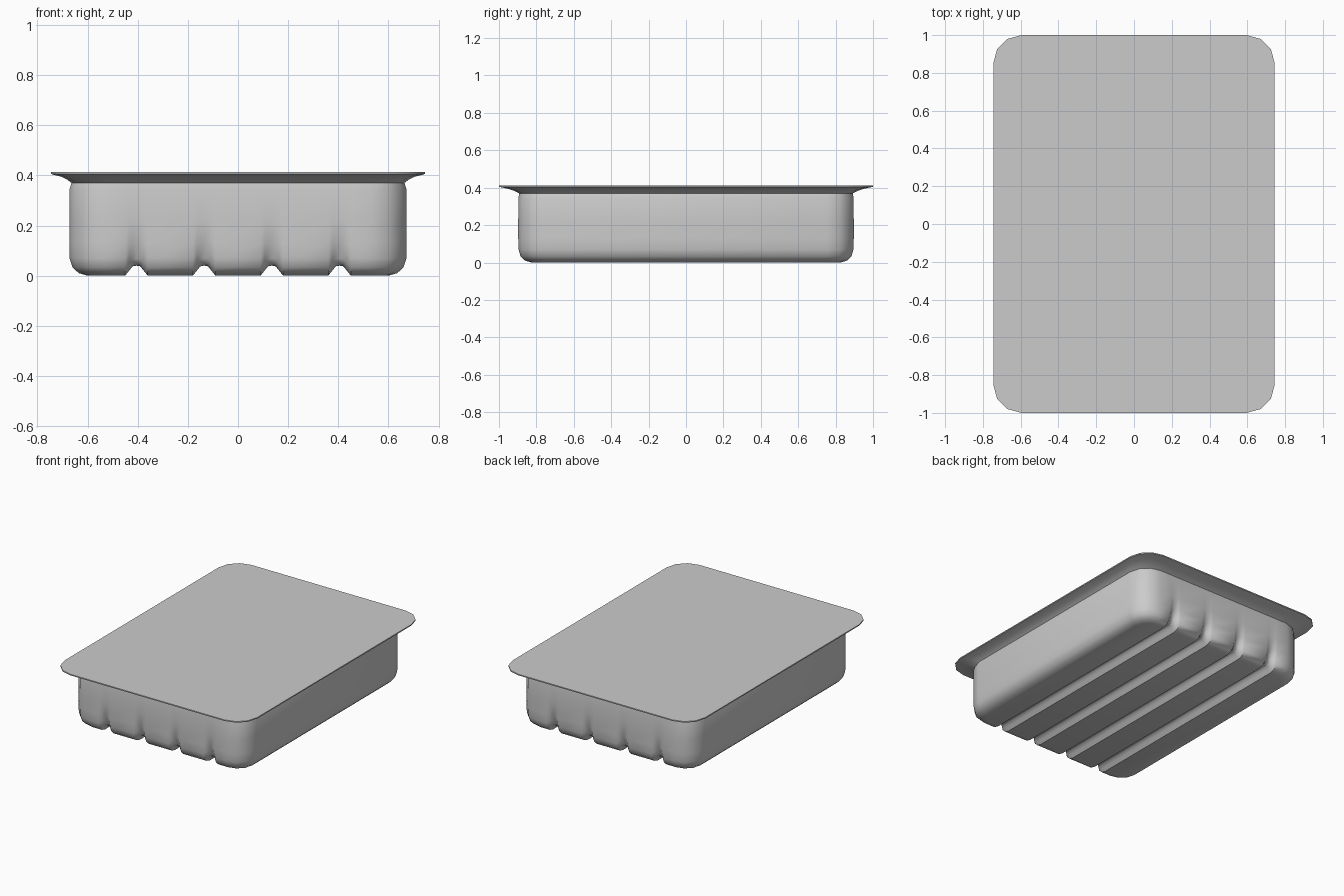
import bpy, bmesh, math

if "Cube" in bpy.data.objects:
    bpy.data.objects.remove(bpy.data.objects["Cube"])

GROOVES = (-0.405, -0.135, 0.135, 0.405)
PROFILE = ((-0.045, 0), (-0.029, 0.5), (-0.015, 0.93), (0, 1),
           (0.015, 0.93), (0.029, 0.5), (0.045, 0))
SEG = 3


def ring(hx, hy, r, z, inward=0, up=0, grooved=True):
    """Rounded rectangle; front/back edges carry the groove profile."""
    edge = [(g + dx, d) for g in GROOVES for dx, d in PROFILE] if grooved else []

    def corner(sx, sy, start):
        return [(sx * (hx - r) + r * math.cos(math.radians(start + 90 * i / SEG)),
                 sy * (hy - r) + r * math.sin(math.radians(start + 90 * i / SEG)), z)
                for i in range(SEG + 1)]

    pts = [(x, -hy + inward * d, z + up * d) for x, d in edge]
    pts += corner(1, -1, -90) + corner(1, 1, 0)
    pts += [(x, hy - inward * d, z + up * d) for x, d in reversed(edge)]
    pts += corner(-1, 1, 90) + corner(-1, -1, 180)
    return pts


def loft(bm, rings):
    rows = [[bm.verts.new(p) for p in r] for r in rings]
    n = len(rows[0])
    for a, b in zip(rows, rows[1:]):
        for i in range(n):
            j = (i + 1) % n
            bm.faces.new((a[i], a[j], b[j], b[i]))
    return rows


def finish(bm, name, angle):
    bmesh.ops.recalc_face_normals(bm, faces=bm.faces)
    me = bpy.data.meshes.new(name)
    bm.to_mesh(me)
    bm.free()
    ob = bpy.data.objects.new(name, me)
    bpy.context.collection.objects.link(ob)
    bpy.ops.object.select_all(action='DESELECT')
    ob.select_set(True)
    bpy.context.view_layer.objects.active = ob
    bpy.ops.object.shade_smooth_by_angle(angle=math.radians(angle))


# Tray: ribbed base, rounded bottom edge, walls and flared flange
bm = bmesh.new()
rows = loft(bm, [
    ring(0.600, 0.825, 0.09, 0.000, 0, 0.040),
    ring(0.635, 0.860, 0.11, 0.010, 0.008, 0.040),
    ring(0.660, 0.885, 0.13, 0.033, 0.022, 0.036),
    ring(0.672, 0.895, 0.14, 0.070, 0.024, 0.025),
    ring(0.673, 0.897, 0.14, 0.130, 0.010, 0),
    ring(0.673, 0.897, 0.14, 0.220),
    ring(0.672, 0.896, 0.14, 0.345),
    ring(0.664, 0.892, 0.14, 0.370),
    ring(0.680, 0.915, 0.14, 0.382),
    ring(0.703, 0.950, 0.145, 0.394),
    ring(0.745, 1.000, 0.15, 0.405)])

# Base strips running front to back, with flat ends at the rounded corners
base = rows[0]
m, c = len(GROOVES) * len(PROFILE), SEG + 1
front = [base[-1]] + base[:m + 1]
back = [base[2 * m + 2 * c]] + base[m + 2 * c:2 * m + 2 * c][::-1] + [base[m + 2 * c - 1]]
for i in range(m + 1):
    bm.faces.new((front[i], front[i + 1], back[i + 1], back[i]))
bm.faces.new(base[m:m + 2 * c])
bm.faces.new(base[2 * m + 2 * c:])
finish(bm, "tray", 45)

# Lid: thin flat film sealed onto the flange
bm = bmesh.new()
rows = loft(bm, [ring(0.745, 1.0, 0.15, z, grooved=False) for z in (0.405, 0.413)])
bm.faces.new(rows[0])
bm.faces.new(rows[1])
finish(bm, "lid", 35)
